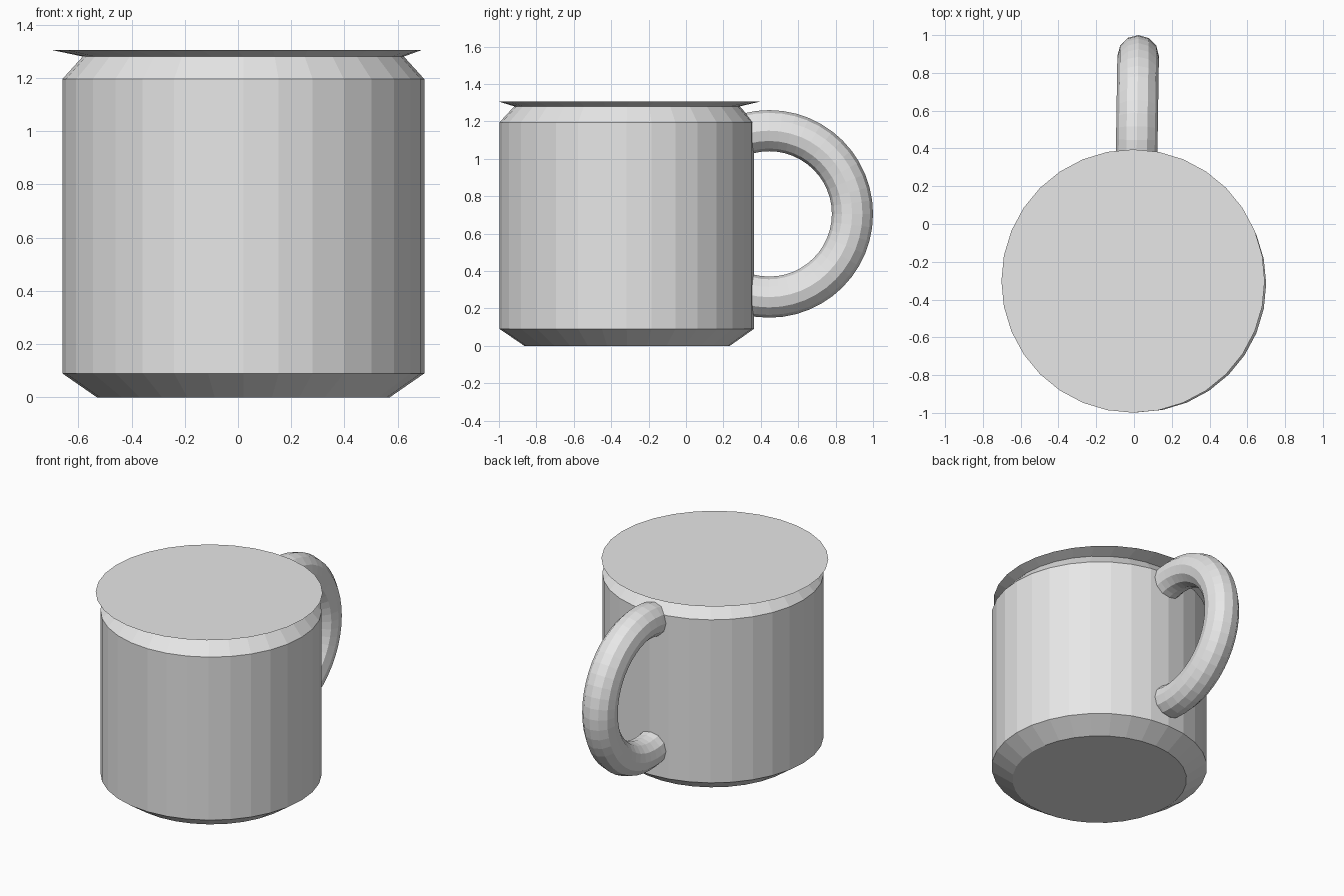
import bpy
import bmesh
from math import sin, cos, tau, pi
from mathutils import Matrix

cube = bpy.data.objects.get("Cube")
if cube:
    bpy.data.objects.remove(cube)

SIDES = 32

grey = bpy.data.materials.new("plain grey")
grey.use_nodes = True
grey.diffuse_color = (0.8, 0.8, 0.8, 1)
grey.node_tree.nodes["Principled BSDF"].inputs["Base Color"].default_value = (0.8, 0.8, 0.8, 1)


def finish(name, bm):
    bmesh.ops.recalc_face_normals(bm, faces=bm.faces)
    mesh = bpy.data.meshes.new(name)
    bm.to_mesh(mesh)
    bm.free()
    mesh.materials.append(grey)
    obj = bpy.data.objects.new(name, mesh)
    bpy.context.collection.objects.link(obj)
    return obj


def bridge(bm, a, b):
    for i in range(len(a)):
        j = (i + 1) % len(a)
        bm.faces.new((a[i], a[j], b[j], b[i]))


# Mug body: stacked rings (centre x, centre y, radius, height), flared rim slightly off centre
profile = [
    (0.02, -0.315, 0.55, 0.0),
    (0.02, -0.317, 0.68, 0.09),
    (0.02, -0.317, 0.68, 1.195),
    (0.02, -0.315, 0.603, 1.28),
    (-0.005, -0.302, 0.697, 1.305),
]
bm = bmesh.new()
rings = []
for cx, cy, r, z in profile:
    rings.append([bm.verts.new((cx + r * cos(tau * i / SIDES), cy + r * sin(tau * i / SIDES), z))
                  for i in range(SIDES)])
for low, high in zip(rings, rings[1:]):
    bridge(bm, low, high)
bm.faces.new(rings[0])
bm.faces.new(rings[-1])
finish("mug_body", bm)

# Handle: upright torus partly sunk into the body
MAJOR, MINOR, STEPS, TUBE = 0.445, 0.11, 48, 12
bm = bmesh.new()
loops = []
for s in range(STEPS):
    a = tau * s / STEPS
    loop = []
    for t in range(TUBE):
        b = tau * t / TUBE
        r = MAJOR + MINOR * cos(b)
        loop.append(bm.verts.new((MINOR * sin(b), r * cos(a), r * sin(a))))
    loops.append(loop)
for s in range(STEPS):
    bridge(bm, loops[s], loops[(s + 1) % STEPS])
handle = finish("handle", bm)
handle.matrix_world = Matrix.Translation((0.015, 0.445, 0.705)) @ Matrix.Rotation(-pi / 200, 4, "Z")
